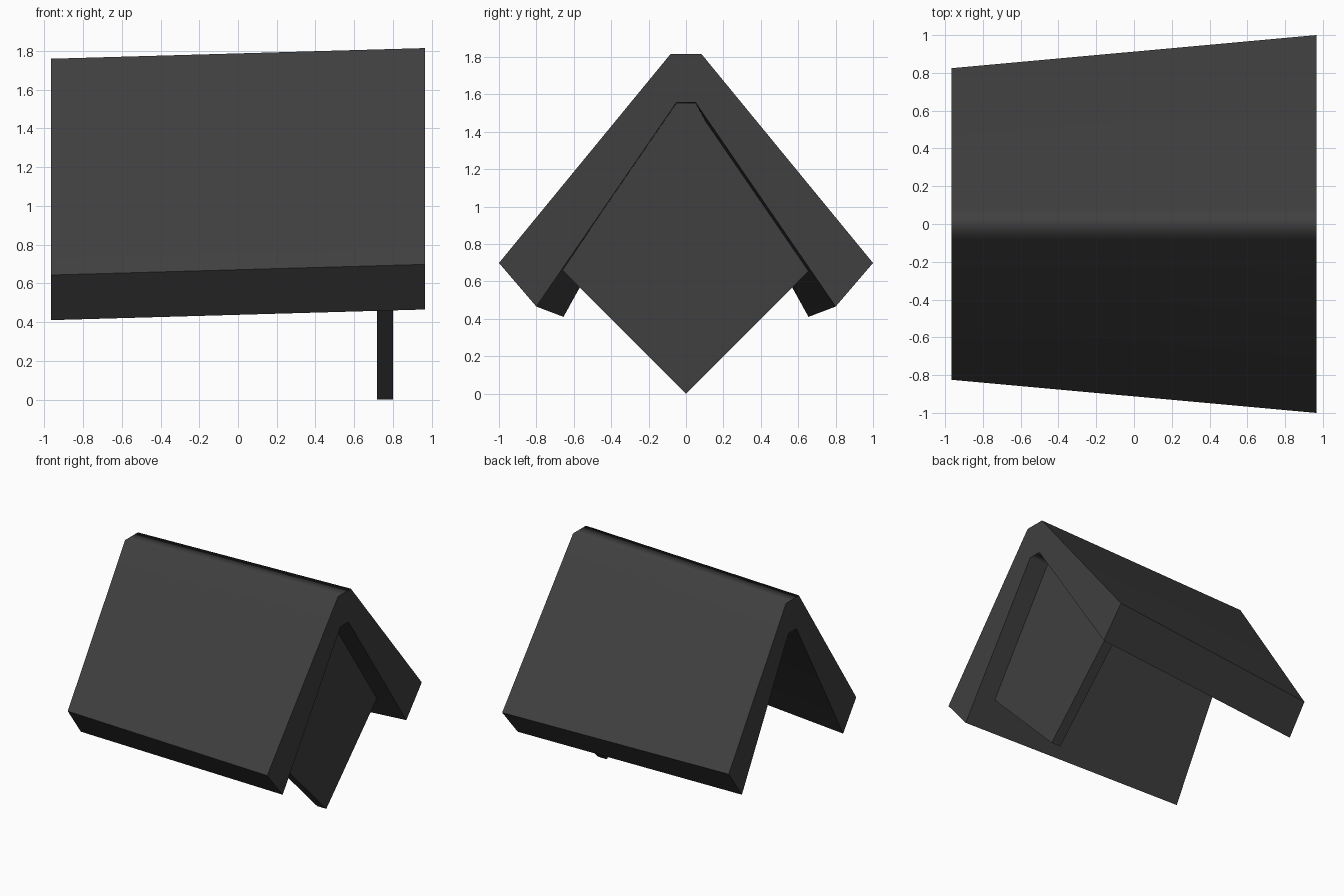
import bpy, bmesh

default = bpy.data.objects.get("Cube")
if default:
    bpy.data.objects.remove(default, do_unlink=True)

# Single dark grey finish
grey = bpy.data.materials.new("dark_grey")
grey.use_nodes = True
colour = (0.05, 0.05, 0.05, 1)
grey.diffuse_color = colour
grey.node_tree.nodes["Principled BSDF"].inputs["Base Color"].default_value = colour


def mirrored(half):
    """Close a half outline of (y, z) points across y = 0."""
    return half + [(-y, z) for y, z in reversed(half) if y > 0]


def loft(name, x0, outline0, x1, outline1):
    """Solid between two matching outlines standing at x0 and x1."""
    bm = bmesh.new()
    a = [bm.verts.new((x0, y, z)) for y, z in outline0]
    b = [bm.verts.new((x1, y, z)) for y, z in outline1]
    bm.faces.new(a)
    bm.faces.new(b)
    n = len(a)
    for i in range(n):
        j = (i + 1) % n
        bm.faces.new((a[i], a[j], b[j], b[i]))
    bmesh.ops.recalc_face_normals(bm, faces=bm.faces)
    mesh = bpy.data.meshes.new(name)
    bm.to_mesh(mesh)
    bm.free()
    mesh.materials.append(grey)
    obj = bpy.data.objects.new(name, mesh)
    bpy.context.collection.objects.link(obj)
    return obj


def roof_section(eave, eave_z, foot, foot_z, ridge_z):
    """Thick upside-down V: outer slope first, then the inner slope."""
    outer = [(0.083, ridge_z), (eave, eave_z), (foot, foot_z), (0.052, ridge_z - 0.26)]
    return mirrored(outer)


# Folded roof, flaring towards one end
roof = loft("folded_roof",
            -0.965, roof_section(0.825, 0.643, 0.655, 0.41, 1.76),
            0.965, roof_section(1.0, 0.698, 0.8, 0.465, 1.815))

# Pointed support plate wedged between the slopes
plate_half = [(0.055, 1.555), (0.66, 0.66), (0, 0)]
plate_outline = mirrored(plate_half)
plate = loft("support_plate", 0.717, plate_outline, 0.8, plate_outline)

# Soft ridge, crisp corners elsewhere
bpy.ops.object.select_all(action="DESELECT")
roof.select_set(True)
bpy.context.view_layer.objects.active = roof
bpy.ops.object.shade_smooth_by_angle(angle=1.1)
weighted = roof.modifiers.new("ridge_shading", "WEIGHTED_NORMAL")
weighted.keep_sharp = True
